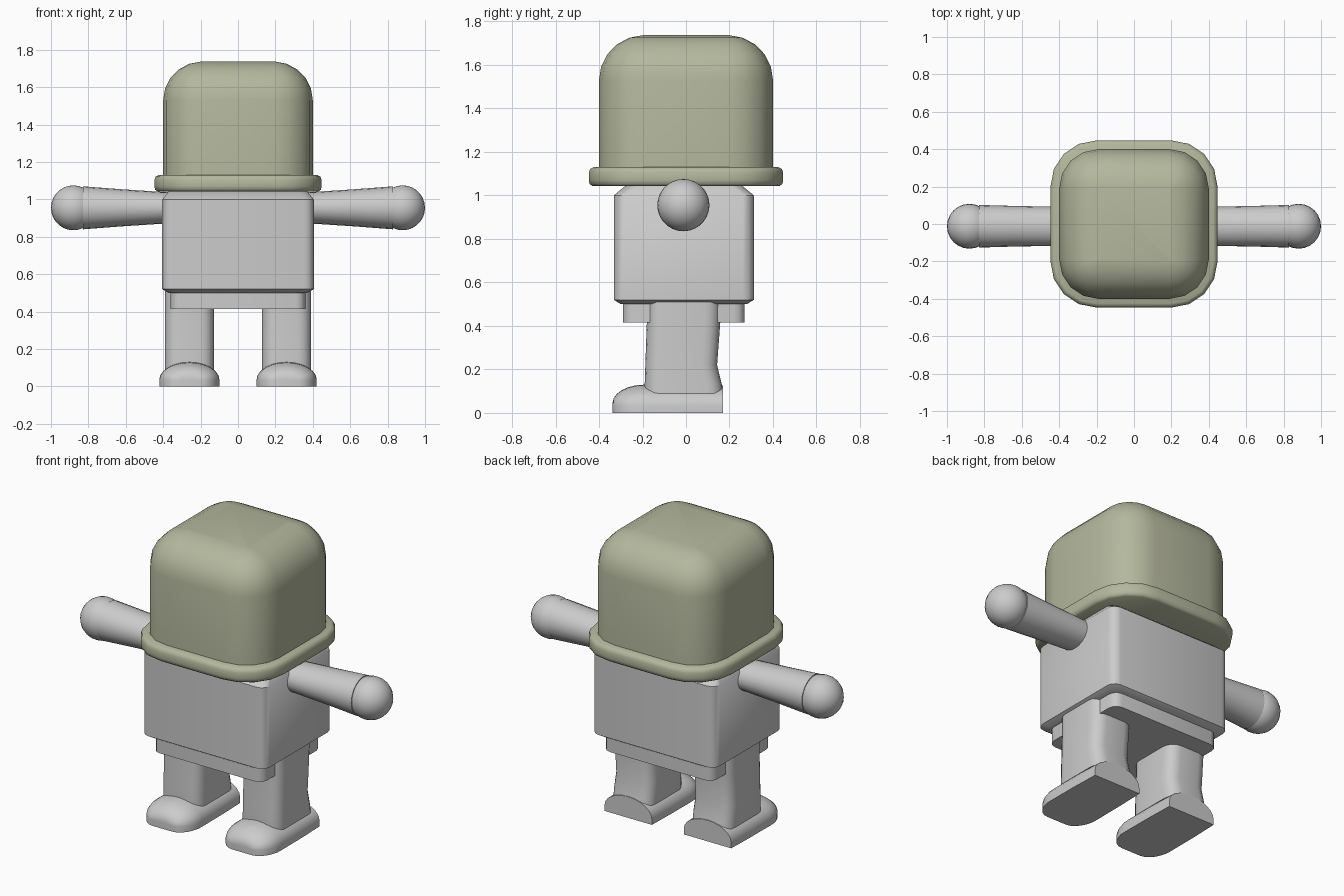
import bpy, bmesh, math

if "Cube" in bpy.data.objects:
    bpy.data.objects.remove(bpy.data.objects["Cube"])

def material(name, rgb):
    m = bpy.data.materials.new(name)
    m.diffuse_color = (*rgb, 1)
    m.use_nodes = True
    m.node_tree.nodes["Principled BSDF"].inputs["Base Color"].default_value = m.diffuse_color
    return m

GREEN = material("olive_green", (0.46, 0.48, 0.34))
GREY = material("light_grey", (0.60, 0.60, 0.60))

def finish(obj, mat, angle=40):
    obj.data.materials.append(mat)
    bpy.ops.object.select_all(action='DESELECT')
    obj.select_set(True)
    bpy.context.view_layer.objects.active = obj
    bpy.ops.object.shade_smooth_by_angle(angle=math.radians(angle))

def loft(name, rings, mat, angle=40):
    """Skin a list of equal-length point rings and cap both ends."""
    bm = bmesh.new()
    vs = [[bm.verts.new(p) for p in r] for r in rings]
    n = len(vs[0])
    for a, b in zip(vs, vs[1:]):
        for i in range(n):
            j = (i + 1) % n
            bm.faces.new((a[i], a[j], b[j], b[i]))
    bm.faces.new(vs[0][::-1])
    bm.faces.new(vs[-1])
    bmesh.ops.recalc_face_normals(bm, faces=bm.faces)
    me = bpy.data.meshes.new(name)
    bm.to_mesh(me)
    bm.free()
    obj = bpy.data.objects.new(name, me)
    bpy.context.collection.objects.link(obj)
    finish(obj, mat, angle)

def rounded(hx, hy, r, z, cx=0, cy=0, seg=4):
    """Rounded rectangle ring at height z."""
    pts = []
    for k, (sx, sy) in enumerate(((1, 1), (-1, 1), (-1, -1), (1, -1))):
        for i in range(seg + 1):
            a = math.pi / 2 * (k + i / seg)
            pts.append((cx + sx * (hx - r) + r * math.cos(a),
                        cy + sy * (hy - r) + r * math.sin(a), z))
    return pts

# helmet dome
dome = [rounded(0.40, 0.40, 0.21, 1.10)]
for i in range(6):
    a = math.radians(i * 88 / 5)
    c = 0.21 * math.cos(a)
    dome.append(rounded(0.19 + c, 0.19 + c, c, 1.53 + 0.207 * math.sin(a)))
loft("helmet", dome, GREEN)

# helmet brim
brim = [(0.43, 1.043), (0.443, 1.052), (0.447, 1.07), (0.447, 1.105), (0.44, 1.122), (0.425, 1.13)]
loft("helmet_brim", [rounded(h, h, h - 0.20, z) for h, z in brim], GREEN, 50)

# torso and pelvis
torso = [(0.37, 0.29, 0.50), (0.405, 0.322, 0.52), (0.405, 0.322, 1.0), (0.37, 0.27, 1.043)]
loft("torso", [rounded(x, y, 0.05, z, 0, -0.01, 3) for x, y, z in torso], GREY)
loft("pelvis", [rounded(0.36, 0.28, 0.05, z, 0, -0.01, 3) for z in (0.415, 0.52)], GREY)

for s, side in ((1, "left"), (-1, "right")):
    # leg: height, front y, back y
    leg = [(0.09, -0.19, 0.17), (0.13, -0.19, 0.165), (0.22, -0.187, 0.143),
           (0.42, -0.18, 0.158), (0.51, -0.18, 0.16)]
    loft(side + "_leg", [rounded(0.131, (b - f) / 2, 0.07, z, s * 0.26, (f + b) / 2)
                         for z, f, b in leg], GREY)

    # foot: arched cross-sections running from heel to rounded toe
    rings = []
    slices = [(0.17, 0.155, 0.125), (0.0, 0.16, 0.13)]
    for i in range(7):
        a = math.radians(15 * i)
        slices.append((-0.19 - 0.148 * math.sin(a), 0.065 + 0.098 * math.cos(a),
                       0.045 + 0.085 * math.cos(a)))
    for y, w, h in slices:
        w = min(w, 0.161)
        cx = s * 0.26
        ring = [(cx + w, y, 0)]
        for i in range(13):
            a = math.pi * i / 12
            ring.append((cx + w * math.cos(a), y, 0.035 + (h - 0.035) * math.sin(a)))
        ring.append((cx - w, y, 0))
        rings.append(ring)
    loft(side + "_foot", rings, GREY)

    # arm flaring slightly toward the hand
    arm = [(0.34, 0.105, 0.083), (0.42, 0.105, 0.086), (0.62, 0.108, 0.099), (0.83, 0.114, 0.115)]
    loft(side + "_arm", [[(s * x, -0.012 + ry * math.cos(t * math.pi / 10),
                           0.955 + rz * math.sin(t * math.pi / 10)) for t in range(20)]
                         for x, ry, rz in arm], GREY)

    # ball hand
    bpy.ops.mesh.primitive_uv_sphere_add(segments=24, ring_count=14, radius=0.12,
                                         location=(s * 0.88, -0.012, 0.955))
    hand = bpy.context.object
    hand.name = side + "_hand"
    finish(hand, GREY)
